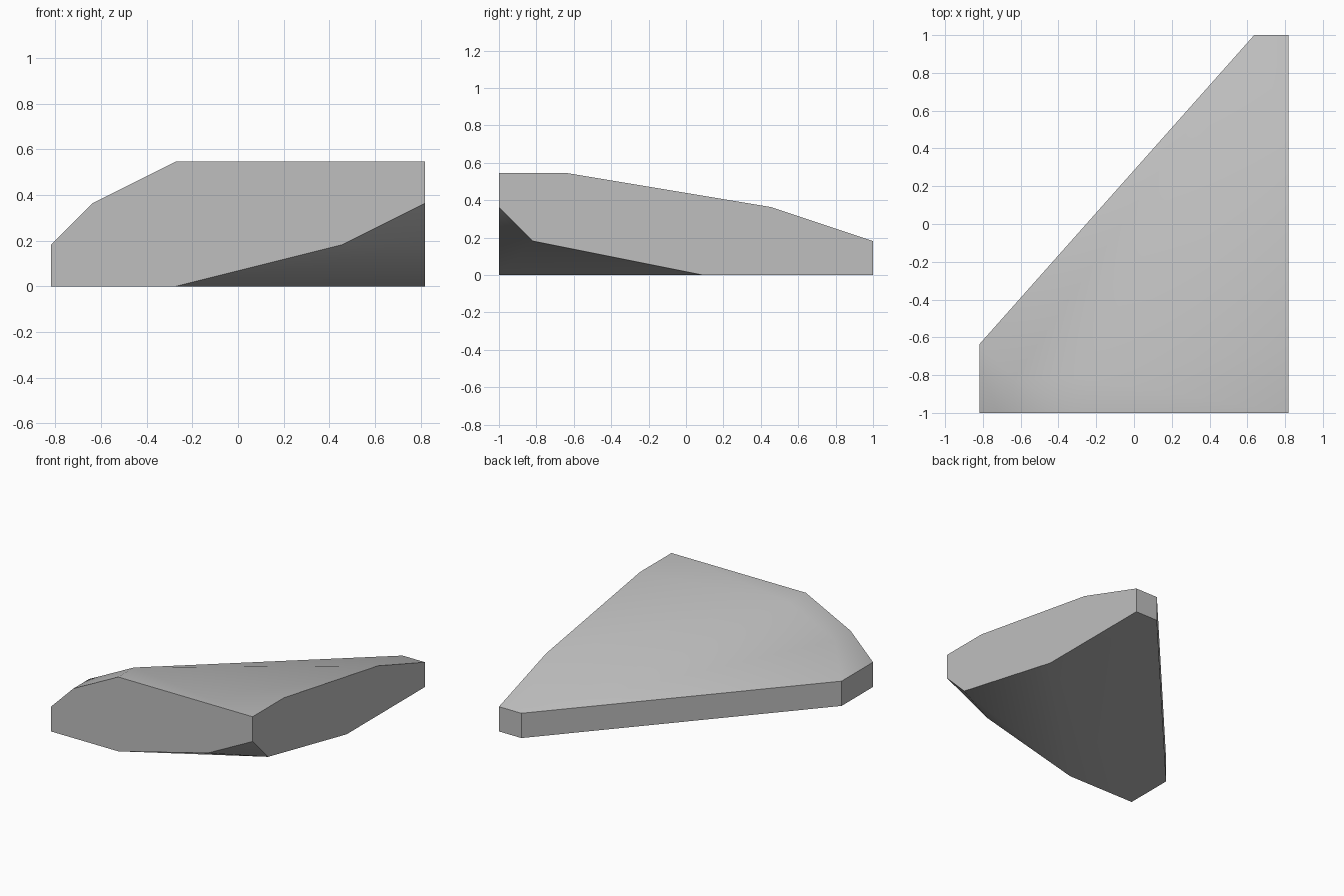
import bpy
import bmesh
import math

cube = bpy.data.objects.get("Cube")
if cube:
    bpy.data.objects.remove(cube, do_unlink=True)

UNIT = 2 / 11  # the block fits a 9 x 11 x 3 cell grid
HX, HY = 4.5, 5.5

# Outline of each level, in cells
levels = {
    # flat underside, cut away towards the front corner
    0: [(-HX, -HY), (-1.5, -HY), (HX, 0.5), (HX, HY), (3.5, HY), (-HX, -3.5)],
    # top rim of the side walls and lower chamfer
    1: [(-HX, -HY), (-HX, -3.5), (3.5, HY), (HX, HY), (2.5, -HY), (HX, -4.5)],
    # shoulder and tip of the lower chamfer
    2: [(-3.5, -HY), (-3.5, -4.5), (HX, 2.5), (HX, -HY)],
    # crown
    3: [(-1.5, -HY), (-1.5, -4.5), (HX, -3.5), (HX, -HY)],
}

# Convex armour block spanning all levels
bm = bmesh.new()
for z, outline in levels.items():
    for x, y in outline:
        bm.verts.new((x * UNIT, y * UNIT, z * UNIT))
hull = bmesh.ops.convex_hull(bm, input=bm.verts[:])
spare = {g for g in hull["geom_interior"] + hull["geom_unused"]
         if isinstance(g, bmesh.types.BMVert)}
bmesh.ops.delete(bm, geom=list(spare), context="VERTS")
bmesh.ops.dissolve_limit(bm, angle_limit=math.radians(0.5),
                         verts=bm.verts[:], edges=bm.edges[:])
bmesh.ops.recalc_face_normals(bm, faces=bm.faces[:])
mesh = bpy.data.meshes.new("armour_corner_block")
bm.to_mesh(mesh)
bm.free()

# Plain grey material
grey = bpy.data.materials.new("light_grey")
grey.use_nodes = True
colour = (0.52, 0.52, 0.52, 1)
grey.diffuse_color = colour
grey.node_tree.nodes["Principled BSDF"].inputs["Base Color"].default_value = colour
mesh.materials.append(grey)

block = bpy.data.objects.new("armour_corner_block", mesh)
bpy.context.collection.objects.link(block)

# Soft facets on top and below, crisp walls
bpy.ops.object.select_all(action="DESELECT")
block.select_set(True)
bpy.context.view_layer.objects.active = block
bpy.ops.object.shade_smooth_by_angle(angle=math.radians(40))
